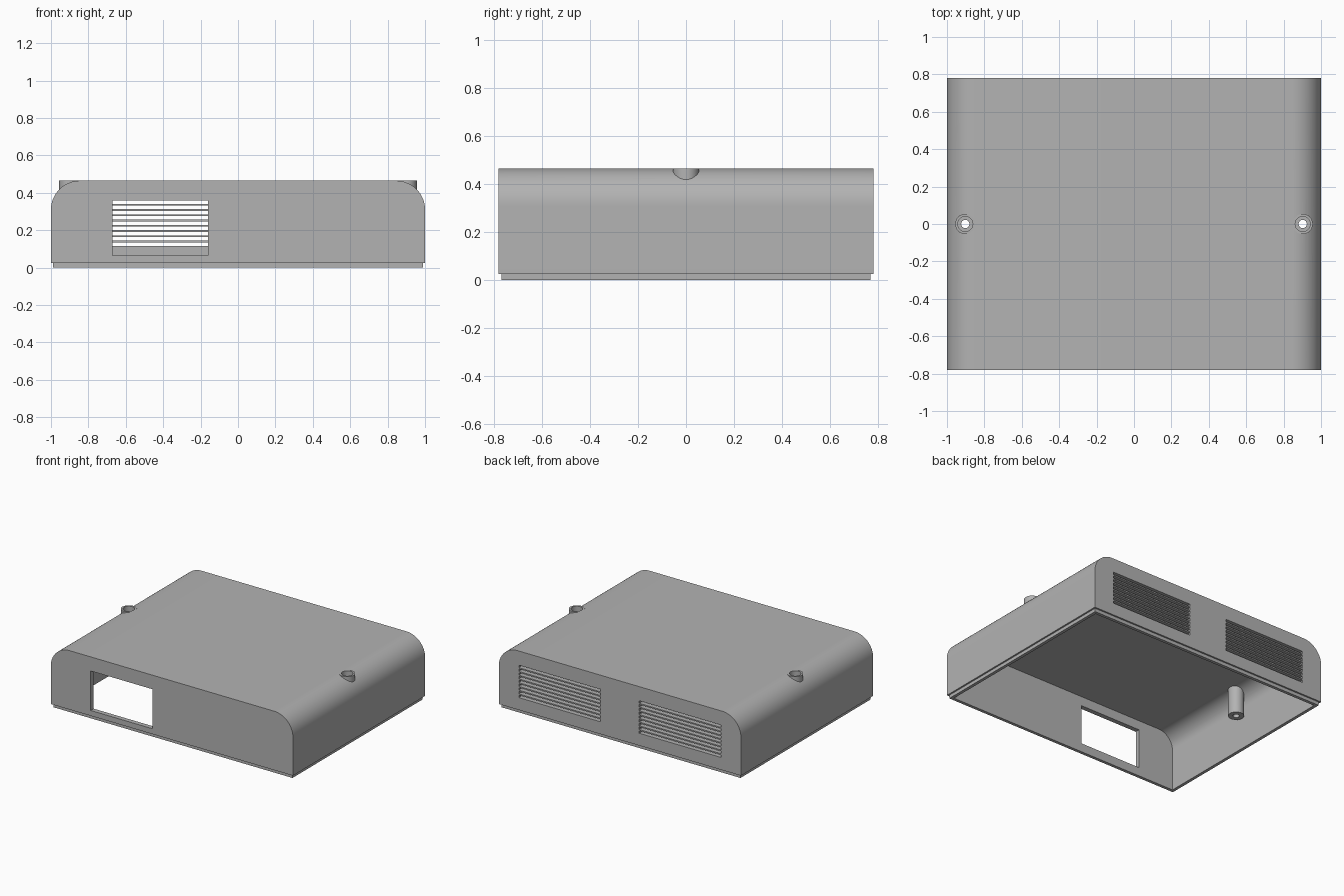
import bpy, math

cube = bpy.data.objects.get("Cube")
if cube:
    bpy.data.objects.remove(cube, do_unlink=True)

# Single plastic colour
grey = bpy.data.materials.new("grey plastic")
grey.use_nodes = True
colour = (0.45, 0.45, 0.45, 1)
grey.diffuse_color = colour
grey.node_tree.nodes["Principled BSDF"].inputs["Base Color"].default_value = colour

HALF_X, HALF_Y, TOP, RADIUS = 1.0, 0.78, 0.465, 0.155
WALL, LIP, INSET = 0.035, 0.025, 0.012
BOSS_X = 0.902


def arch(name, hx, hy, bottom, top, radius, steps=24):
    """Solid with two rounded upper edges, extruded along y."""
    quarter = [i * math.pi / 2 / steps for i in range(steps + 1)]
    right = [(hx - radius + radius * math.cos(a), top - radius + radius * math.sin(a)) for a in quarter]
    outline = [(hx, bottom)] + right
    outline += [(-x, z) for x, z in reversed(outline)]
    n = len(outline)
    verts = [(x, y, z) for y in (-hy, hy) for x, z in outline]
    faces = [list(range(n)), list(range(2 * n - 1, n - 1, -1))]
    faces += [(i, i + n, (i + 1) % n + n, (i + 1) % n) for i in range(n)]
    mesh = bpy.data.meshes.new(name)
    mesh.from_pydata(verts, [], faces)
    obj = bpy.data.objects.new(name, mesh)
    bpy.context.collection.objects.link(obj)
    return obj


def box(name, x0, x1, y0, y1, z0, z1):
    bpy.ops.mesh.primitive_cube_add(size=1, location=((x0 + x1) / 2, (y0 + y1) / 2, (z0 + z1) / 2))
    obj = bpy.context.object
    obj.name = name
    obj.scale = (x1 - x0, y1 - y0, z1 - z0)
    bpy.ops.object.transform_apply(location=True, rotation=False, scale=True)
    return obj


def cylinder(name, x, radius, z0, z1):
    bpy.ops.mesh.primitive_cylinder_add(vertices=48, radius=radius, depth=z1 - z0, location=(x, 0, (z0 + z1) / 2))
    obj = bpy.context.object
    obj.name = name
    return obj


def combine(target, tool, operation="DIFFERENCE"):
    """Apply a boolean and discard its tool."""
    tool.hide_render = True
    bpy.context.view_layer.objects.active = target
    mod = target.modifiers.new("cut", "BOOLEAN")
    mod.operation, mod.solver, mod.object = operation, "EXACT", tool
    bpy.ops.object.modifier_apply(modifier=mod.name)
    bpy.data.objects.remove(tool, do_unlink=True)


def finish(obj):
    obj.data.materials.clear()
    obj.data.materials.append(grey)
    bpy.ops.object.select_all(action="DESELECT")
    obj.select_set(True)
    bpy.context.view_layer.objects.active = obj
    bpy.ops.object.shade_smooth_by_angle(angle=math.radians(30))


# Hollow cover, open underneath
cover = arch("cover_shell", HALF_X, HALF_Y, LIP, TOP, RADIUS)
combine(cover, arch("cavity", HALF_X - WALL, HALF_Y - WALL, -0.1, TOP - WALL, RADIUS - WALL))

# Front window
combine(cover, box("window_cutter", -0.67, -0.16, -0.9, -0.7, 0.065, 0.36))

# Two banks of rear ventilation slots
SLOTS, PITCH, SLOT_H = 9, 0.028, 0.0185
for side in (-1, 1):
    x0, x1 = sorted((side * 0.16, side * 0.835))
    for i in range(SLOTS):
        z = 0.117 + i * PITCH
        combine(cover, box("slot_cutter", x0, x1, 0.7, 0.9, z, z + SLOT_H))

# Screw bosses with through hole and counterbore
for side in (-1, 1):
    x = side * BOSS_X
    combine(cover, cylinder("boss", x, 0.054, 0.225, TOP), "UNION")
    combine(cover, cylinder("screw_hole", x, 0.022, 0.1, 0.6))
    combine(cover, cylinder("counterbore", x, 0.04, 0.36, 0.6))
finish(cover)

# Stepped locating lip around the open base
lip = box("base_lip", -HALF_X + INSET, HALF_X - INSET, -HALF_Y + INSET, HALF_Y - INSET, 0, LIP)
inner_x, inner_y = HALF_X - WALL, HALF_Y - WALL
combine(lip, box("lip_cutter", -inner_x, inner_x, -inner_y, inner_y, -0.1, 0.1))
finish(lip)
